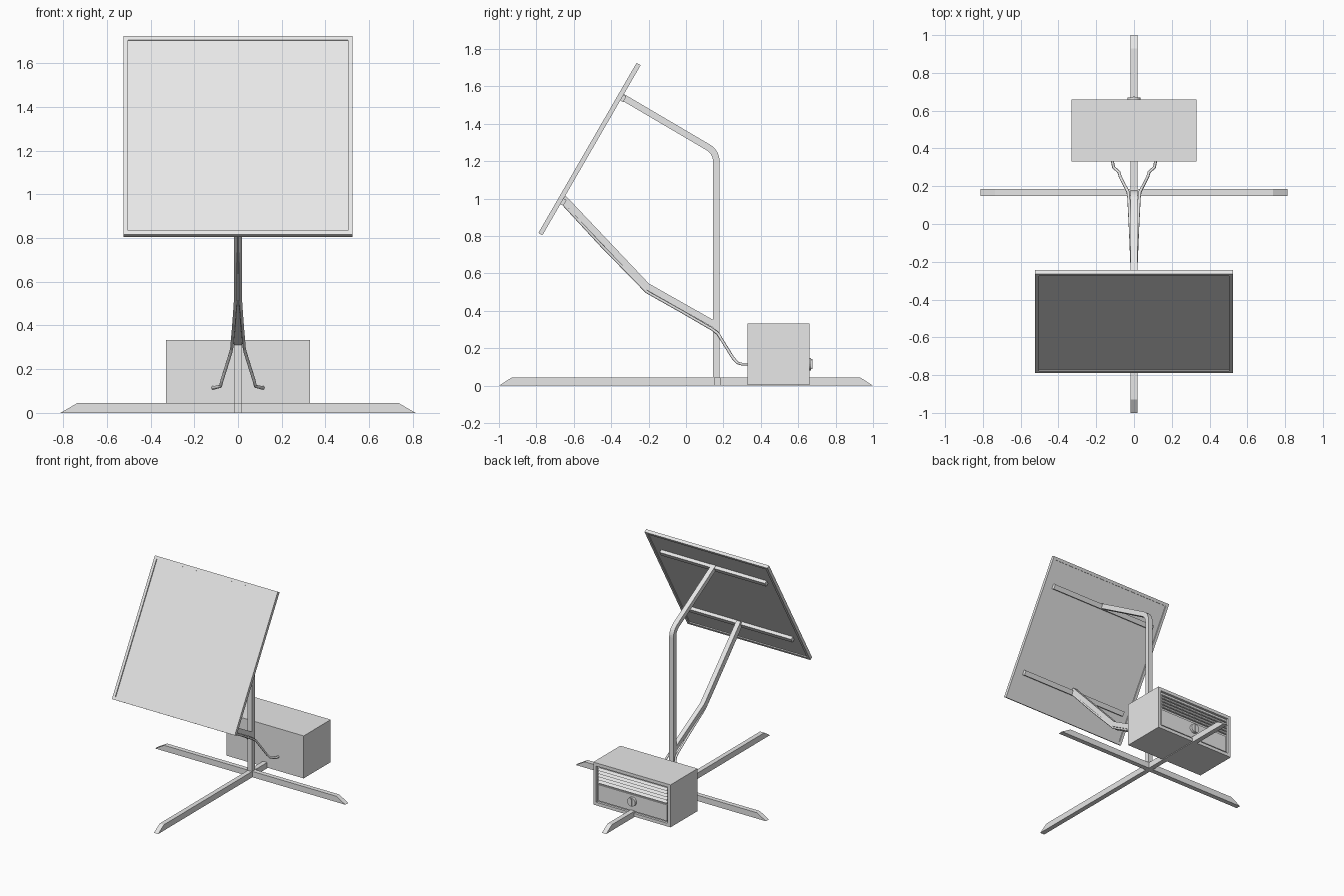
import bpy, bmesh, math
from mathutils import Vector, Matrix

cube = bpy.data.objects.get("Cube")
if cube:
    bpy.data.objects.remove(cube)

grey = bpy.data.materials.new("light_grey")
grey.use_nodes = True
grey.diffuse_color = (0.8, 0.8, 0.8, 1)
grey.node_tree.nodes["Principled BSDF"].inputs["Base Color"].default_value = (0.8, 0.8, 0.8, 1)


def finish(name, bm, matrix=Matrix()):
    bmesh.ops.recalc_face_normals(bm, faces=bm.faces)
    me = bpy.data.meshes.new(name)
    bm.to_mesh(me)
    bm.free()
    me.materials.append(grey)
    ob = bpy.data.objects.new(name, me)
    ob.matrix_world = matrix
    bpy.context.collection.objects.link(ob)
    return ob


def box_mesh(size, at=(0, 0, 0)):
    bm = bmesh.new()
    bmesh.ops.create_cube(bm, size=1, matrix=Matrix.Translation(at) @ Matrix.Diagonal((*size, 1)))
    return bm


def box(name, size, at, matrix=Matrix()):
    return finish(name, box_mesh(size, at), matrix)


def slab(name, outline, half, matrix=Matrix()):
    """Extrude a y-z outline across x."""
    bm = bmesh.new()
    face = bm.faces.new([bm.verts.new((-half, y, z)) for y, z in outline])
    moved = bmesh.ops.extrude_face_region(bm, geom=[face])["geom"]
    bmesh.ops.translate(bm, vec=(2 * half, 0, 0), verts=[v for v in moved if isinstance(v, bmesh.types.BMVert)])
    return finish(name, bm, matrix)


def bar(name, path, width, half):
    """Square tube along a y-z path with mitred bends."""
    pts = [Vector(p) for p in path]
    left, right = [], []
    for i, p in enumerate(pts):
        a = (p - pts[i - 1]).normalized() if i else None
        b = (pts[i + 1] - p).normalized() if i < len(pts) - 1 else None
        a, b = a or b, b or a
        t = (a + b).normalized()
        off = Vector((-t.y, t.x)) * width / 2 / t.dot(a)
        left.append(p + off)
        right.append(p - off)
    return slab(name, left + right[::-1], half)


def recess(bm, normal, margin, depth):
    """Sink a framed field into the face that points along normal."""
    bm.normal_update()
    face = max(bm.faces, key=lambda f: f.normal.dot(Vector(normal)) * f.calc_area())
    bmesh.ops.inset_region(bm, faces=[face], thickness=margin)
    moved = bmesh.ops.extrude_face_region(bm, geom=[face])["geom"]
    verts = [v for v in moved if isinstance(v, bmesh.types.BMVert)]
    bmesh.ops.translate(bm, vec=Vector(normal) * -depth, verts=verts)
    bmesh.ops.delete(bm, geom=[face], context='FACES')


# Crossed feet with sloping ends
def foot(name, length, top, matrix=Matrix()):
    slab(name, [(-length, 0), (length, 0), (top, 0.045), (-top, 0.045)], 0.018, matrix)


foot("long_foot", 1.0, 0.93)
foot("cross_foot", 0.813, 0.735, Matrix.Translation((0, 0.167, 0)) @ Matrix.Rotation(math.pi / 2, 4, 'Z'))

# Bent post and lower strut
r = 0.085
bend = [(0.162 - r + r * math.cos(a), 1.2 + r * math.sin(a))
        for a in (math.radians(60 * i / 6) for i in range(7))]
bar("post", [(0.162, 0)] + bend + [(-0.347, 1.548)], 0.035, 0.018)
bar("lower_strut", [(0.165, 0.32), (-0.21, 0.532), (-0.655, 1.002)], 0.036, 0.018)

# Tilted panel, local z being its upper front normal
tilt = Matrix.Translation((0, -0.516, 1.265)) @ Matrix.Rotation(math.radians(60), 4, 'X')
bm = box_mesh((1.05, 1.05, 0.025))
recess(bm, (0, 0, 1), 0.03, 0.008)
recess(bm, (0, 0, -1), 0.03, 0.008)
finish("panel", bm, tilt)
for name, y in (("upper_rail", 0.325), ("lower_rail", -0.315)):
    box(name, (0.9, 0.035, 0.028), (0, y, -0.016), tilt)

# Equipment case with a framed rear face
bm = box_mesh((0.66, 0.33, 0.328), (0, 0.495, 0.169))
recess(bm, (0, 1, 0), 0.035, 0.018)
finish("case", bm)
for i in range(5):
    slab(f"louvre_{i + 1}", [(0.635, 0), (0.642, 0), (0.657, -0.017), (0.65, -0.02), (0.635, -0.008)],
         0.295, Matrix.Translation((0, 0, 0.293 - 0.024 * i)))
box("lower_cover", (0.59, 0.01, 0.125), (0, 0.646, 0.103))

# Round latch with a grip
bm = bmesh.new()
bmesh.ops.create_cone(bm, cap_ends=True, segments=24, radius1=0.034, radius2=0.034, depth=0.024,
                      matrix=Matrix.Translation((0, 0.657, 0.115)) @ Matrix.Rotation(math.pi / 2, 4, 'X'))
finish("latch", bm)
box("latch_grip", (0.012, 0.008, 0.054), (0, 0.671, 0.115))

# Paired cables from the case up the strut
cable_path = [(0.115, 0.335, 0.115), (0.108, 0.30, 0.115), (0.08, 0.275, 0.122), (0.073, 0.25, 0.15),
              (0.032, 0.17, 0.28), (0.028, 0.14, 0.302), (0.02, -0.02, 0.395), (0.012, -0.21, 0.502),
              (0.01, -0.45, 0.748), (0.01, -0.655, 0.97)]
for name, side in (("left_cable", 1), ("right_cable", -1)):
    cu = bpy.data.curves.new(name, 'CURVE')
    cu.dimensions = '3D'
    cu.bevel_depth = 0.008
    cu.bevel_resolution = 1
    cu.use_fill_caps = True
    sp = cu.splines.new('POLY')
    sp.points.add(len(cable_path) - 1)
    for pt, (x, y, z) in zip(sp.points, cable_path):
        pt.co = (side * x, y, z, 1)
    cu.materials.append(grey)
    bpy.context.collection.objects.link(bpy.data.objects.new(name, cu))
